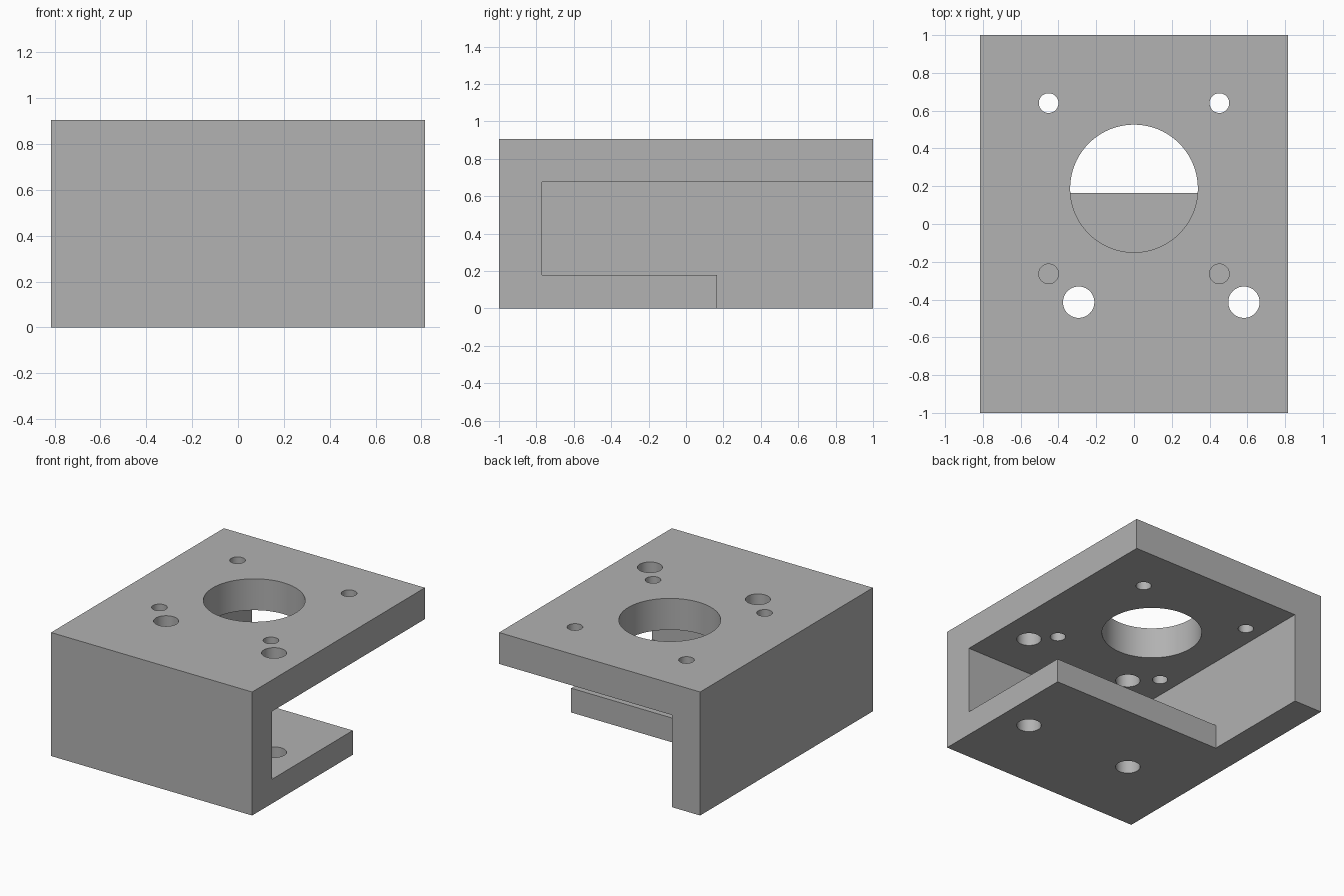
import bpy
import math

cube = bpy.data.objects.get("Cube")
if cube:
    bpy.data.objects.remove(cube, do_unlink=True)

# Overall size and wall positions
HALF_W, HALF_L, HEIGHT = 0.815, 1.0, 0.905
SIDE_INNER, FRONT_INNER = -0.585, -0.77
TOP_UNDER, BASE_TOP, BASE_END = 0.675, 0.178, 0.165
MARGIN = 0.2


def box(name, low, high):
    centre = [(a + b) / 2 for a, b in zip(low, high)]
    bpy.ops.mesh.primitive_cube_add(size=1, location=centre)
    ob = bpy.context.object
    ob.name = name
    ob.scale = [b - a for a, b in zip(low, high)]
    bpy.ops.object.transform_apply(location=True, rotation=False, scale=True)
    return ob


def drill(x, y, radius, bottom):
    top = HEIGHT + MARGIN
    bpy.ops.mesh.primitive_cylinder_add(
        vertices=96, radius=radius, depth=top - bottom,
        location=(x, y, (top + bottom) / 2))
    ob = bpy.context.object
    ob.name = "hole_cutter"
    return ob


def cut(target, cutter):
    cutter.hide_render = True
    mod = target.modifiers.new("cut", 'BOOLEAN')
    mod.operation = 'DIFFERENCE'
    mod.solver = 'EXACT'
    mod.object = cutter
    bpy.context.view_layer.objects.active = target
    bpy.ops.object.modifier_apply(modifier=mod.name)
    bpy.data.objects.remove(cutter, do_unlink=True)


# Solid block
bracket = box("mounting_bracket", (-HALF_W, -HALF_L, 0), (HALF_W, HALF_L, HEIGHT))

# Cavity open to the right and back, then the space behind the base plate
cut(bracket, box("cavity_cutter", (SIDE_INNER, FRONT_INNER, BASE_TOP),
                 (HALF_W + MARGIN, HALF_L + MARGIN, TOP_UNDER)))
cut(bracket, box("base_cutter", (SIDE_INNER, BASE_END, -MARGIN),
                 (HALF_W + MARGIN, HALF_L + MARGIN, TOP_UNDER - MARGIN)))

# Central bore and four screw holes in the top plate
in_cavity = (BASE_TOP + TOP_UNDER) / 2
cut(bracket, drill(0, 0.188, 0.338, in_cavity))
for x in (-0.452, 0.452):
    for y in (-0.264, 0.64):
        cut(bracket, drill(x, y, 0.052, in_cavity))

# Two mounting holes through both plates
for x in (-0.293, 0.582):
    cut(bracket, drill(x, -0.414, 0.083, -MARGIN))

# Grey finish
grey = bpy.data.materials.new("plain_grey")
grey.use_nodes = True
colour = (0.445, 0.445, 0.445, 1)
grey.diffuse_color = colour
grey.node_tree.nodes["Principled BSDF"].inputs["Base Color"].default_value = colour
bracket.data.materials.clear()
bracket.data.materials.append(grey)

# Smooth bores with sharp rims
bpy.ops.object.select_all(action='DESELECT')
bracket.select_set(True)
bpy.context.view_layer.objects.active = bracket
bpy.ops.object.shade_smooth_by_angle(angle=math.radians(30))
